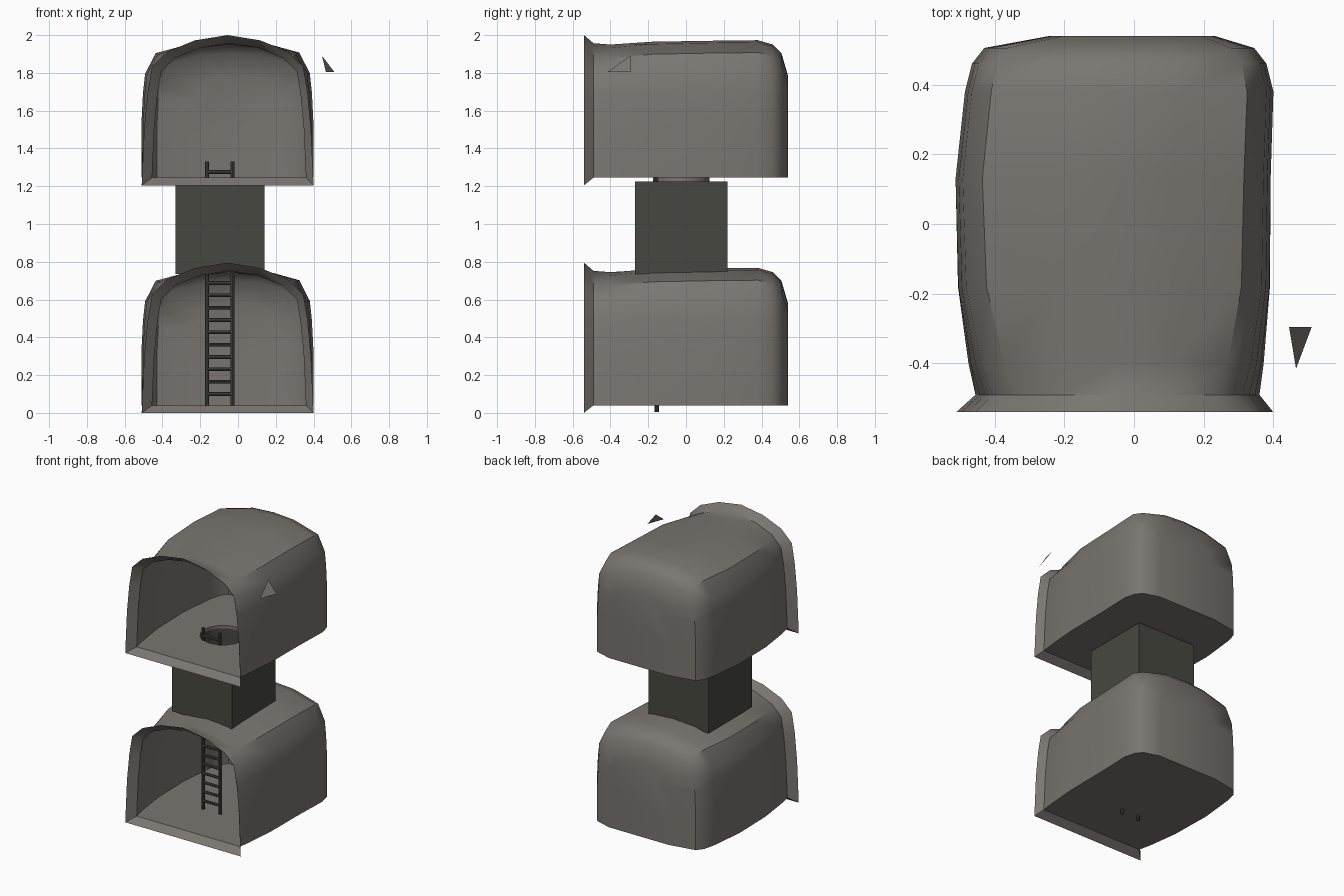
import bpy, bmesh, math
from mathutils import Vector

if "Cube" in bpy.data.objects:
    bpy.data.objects.remove(bpy.data.objects["Cube"])


def material(name, rgb):
    m = bpy.data.materials.new(name)
    m.diffuse_color = (*rgb, 1)
    m.use_nodes = True
    m.node_tree.nodes["Principled BSDF"].inputs["Base Color"].default_value = m.diffuse_color
    return m


ROCK = material("warm grey rock", (0.195, 0.182, 0.163))
DARK = material("dark olive grey", (0.062, 0.064, 0.050))
HOLE_X, HOLE_Y, HOLE_R = -0.10, -0.025, 0.15
UPPER = 1.205


def finish(bm, name, mat, angle=None, recalc=True):
    if recalc:
        bmesh.ops.recalc_face_normals(bm, faces=bm.faces)
    me = bpy.data.meshes.new(name)
    bm.to_mesh(me)
    bm.free()
    ob = bpy.data.objects.new(name, me)
    bpy.context.collection.objects.link(ob)
    me.materials.append(mat)
    if angle:
        bpy.ops.object.select_all(action='DESELECT')
        ob.select_set(True)
        bpy.context.view_layer.objects.active = ob
        bpy.ops.object.shade_smooth_by_angle(angle=math.radians(angle))
    return ob


# cave cross-section, half profile (u, v): pinched mouth -> full chamber
MOUTH = [(1, 0), (.97, .38), (.93, .62), (.88, .79), (.70, .89), (.38, .965), (0, 1)]
CHAMBER = [(1, 0), (1, .38), (.98, .62), (.955, .76), (.83, .91), (.38, .985), (0, 1)]
# y, left x, right x, base z, top z, blend mouth -> chamber
STATIONS = [
    (-.54, -.51, .40, .00, .795, 0), (-.49, -.455, .36, .04, .752, 0),
    (-.40, -.475, .372, .04, .745, .45), (-.18, -.505, .39, .04, .76, .9),
    (.13, -.512, .392, .04, .765, 1), (.38, -.485, .40, .04, .768, 1),
    (.46, -.465, .38, .04, .745, 1), (.505, -.43, .345, .04, .70, 1),
    (.54, -.24, .23, .04, .58, 1)]


def arch(y, xl, xr, z0, z1, f):
    half = [(a[0] + (b[0] - a[0]) * f, a[1] + (b[1] - a[1]) * f)
            for a, b in zip(MOUTH, CHAMBER)]
    c, w = (xl + xr) / 2, (xr - xl) / 2
    left = [(c - u * w, y, z0 + v * (z1 - z0)) for u, v in half]
    right = [(c + u * w, y, z0 + v * (z1 - z0)) for u, v in half[:-1]]
    return left + right[::-1]


def cave(name, dz, floor_hole, roof_hole):
    # walls, roof and flared mouth
    bm = bmesh.new()
    rings = [[bm.verts.new((x, y, z + dz)) for x, y, z in arch(*s)] for s in STATIONS]
    for i, (a, b) in enumerate(zip(rings, rings[1:])):
        for j in range(len(a) - 1):
            if roof_hole and i == 3 and j in (5, 6):
                continue
            bm.faces.new((a[j], b[j], b[j + 1], a[j + 1]))
    a, b = rings[0], rings[1]
    bm.faces.new((a[-1], b[-1], b[0], a[0]))       # sloping sill
    bm.faces.new(rings[-1])                        # back wall
    finish(bm, name + "_walls", ROCK, 38)

    # floor, with a round opening where the shaft comes up
    bm = bmesh.new()
    pts = [(s[1], s[0]) for s in STATIONS[1:]] + [(s[2], s[0]) for s in STATIONS[:0:-1]]
    loops = [pts]
    if floor_hole:
        loops.append([(HOLE_X + HOLE_R * math.cos(k * math.tau / 16),
                       HOLE_Y + HOLE_R * math.sin(k * math.tau / 16)) for k in range(16)])
    edges = []
    for loop in loops:
        vs = [bm.verts.new((x, y, .04 + dz)) for x, y in loop]
        edges += [bm.edges.new((vs[k - 1], vs[k])) for k in range(len(vs))]
    bmesh.ops.triangle_fill(bm, edges=edges, use_beauty=True, normal=Vector((0, 0, 1)))
    for f in bm.faces:
        f.normal_update()
        if f.normal.z < 0:
            f.normal_flip()
    finish(bm, name + "_floor", ROCK, recalc=False)


cave("lower_cave", 0, False, True)
cave("upper_cave", UPPER, True, False)


def rod(bm, p, q, r, sides=8):
    p, q = Vector(p), Vector(q)
    res = bmesh.ops.create_cone(bm, cap_ends=True, segments=sides, radius1=r, radius2=r,
                                depth=(q - p).length)
    rot = (q - p).to_track_quat('Z', 'Y')
    for v in res['verts']:
        v.co = rot @ v.co + (p + q) / 2


# square shaft block between the caves, bored through
bm = bmesh.new()
bmesh.ops.create_cube(bm, size=1)
for v in bm.verts:
    v.co = Vector((v.co.x * .47 - .095, v.co.y * .49 - .025, v.co.z * .49 + .98))
shaft = finish(bm, "shaft_block", DARK)
bm = bmesh.new()
rod(bm, (HOLE_X, HOLE_Y, .5), (HOLE_X, HOLE_Y, 1.4), HOLE_R, 16)
cutter = finish(bm, "shaft_cutter", DARK)
cutter.hide_render = True
cutter.hide_viewport = True
mod = shaft.modifiers.new("bore", 'BOOLEAN')
mod.operation = 'DIFFERENCE'
mod.solver = 'EXACT'
mod.object = cutter

# rock collar from the shaft up to the upper floor
bm = bmesh.new()
bmesh.ops.create_cone(bm, cap_ends=False, segments=16, radius1=HOLE_R, radius2=HOLE_R, depth=.03)
bmesh.ops.translate(bm, verts=bm.verts, vec=(HOLE_X, HOLE_Y, 1.23))
finish(bm, "shaft_collar", ROCK, 40)

# ladder
bm = bmesh.new()
LX, RX, LY = -.165, -.03, -.155
for x in (LX, RX):
    rod(bm, (x, LY, .005), (x, LY, 1.33), .011)
for k in range(19):
    z = .10 + k * .0653
    rod(bm, (LX, LY, z), (RX, LY, z), .010)
finish(bm, "ladder", DARK, 30)

# loose rock shard beside the upper mouth
bm = bmesh.new()
bm.faces.new([bm.verts.new(p) for p in
              ((.465, -.415, 1.805), (.51, -.295, 1.805), (.445, -.295, 1.89))])
finish(bm, "rock_shard", ROCK, recalc=False)
